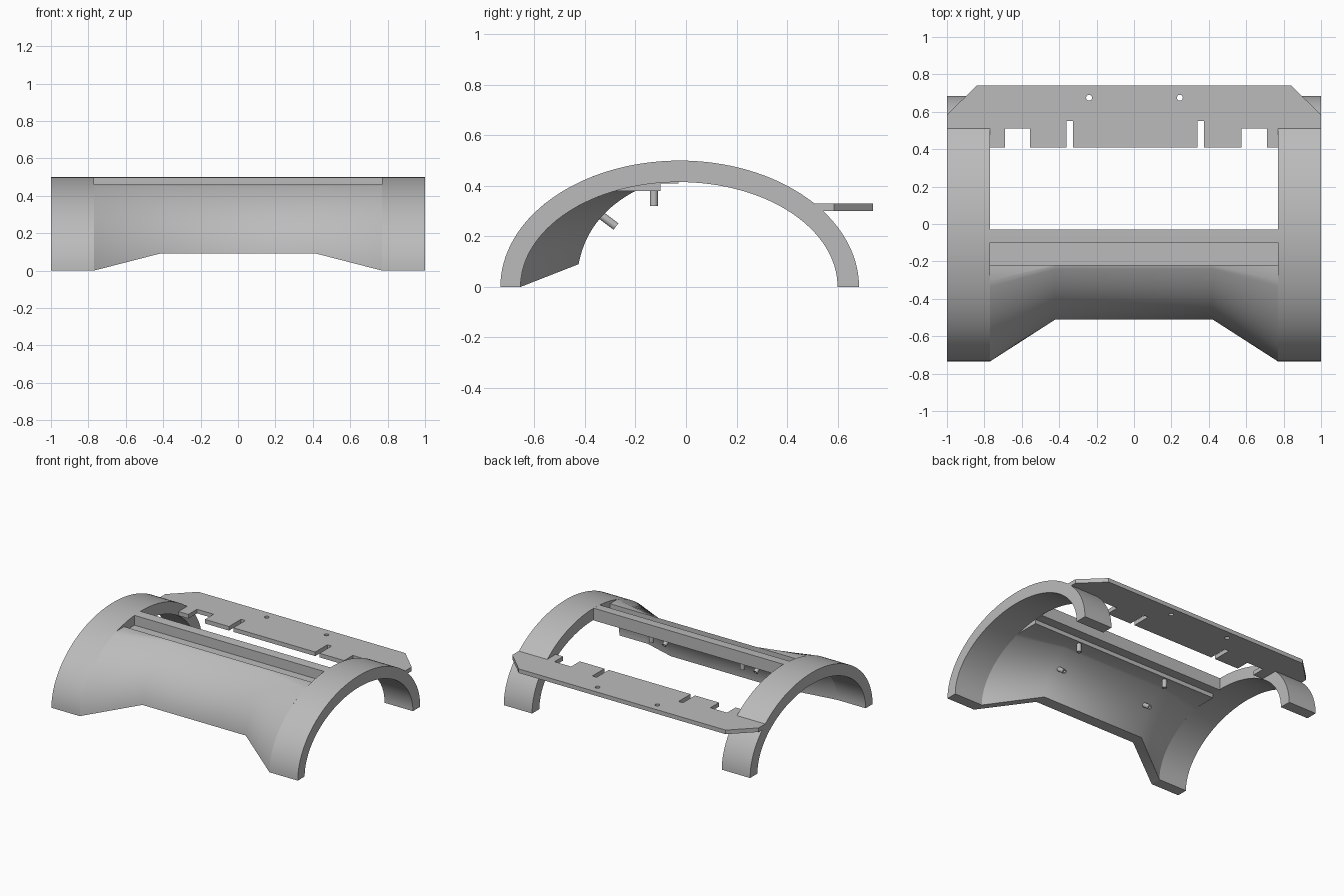
import bpy, bmesh, math
from mathutils import Vector

if "Cube" in bpy.data.objects:
    bpy.data.objects.remove(bpy.data.objects["Cube"])

grey = bpy.data.materials.new("plain grey")
grey.diffuse_color = (0.5, 0.5, 0.5, 1)
grey.use_nodes = True
grey.node_tree.nodes["Principled BSDF"].inputs["Base Color"].default_value = grey.diffuse_color


def finish(name, bm, smooth=None):
    bmesh.ops.recalc_face_normals(bm, faces=bm.faces)
    me = bpy.data.meshes.new(name)
    bm.to_mesh(me)
    bm.free()
    me.materials.append(grey)
    ob = bpy.data.objects.new(name, me)
    bpy.context.collection.objects.link(ob)
    if smooth:
        bpy.ops.object.select_all(action='DESELECT')
        ob.select_set(True)
        bpy.context.view_layer.objects.active = ob
        bpy.ops.object.shade_smooth_by_angle(angle=math.radians(smooth))
    return ob


def loft(name, sections, smooth=None):
    """Join matching closed rings of points and cap both ends."""
    bm = bmesh.new()
    rings = [[bm.verts.new(p) for p in s] for s in sections]
    n = len(rings[0])
    for a, b in zip(rings, rings[1:]):
        for i in range(n):
            j = (i + 1) % n
            bm.faces.new((a[i], a[j], b[j], b[i]))
    bm.faces.new(rings[0])
    bm.faces.new(rings[-1][::-1])
    return finish(name, bm, smooth)


def extrude_x(name, profile, x0, x1, smooth=None):
    return loft(name, [[(x, y, z) for y, z in profile] for x in (x0, x1)], smooth)


def ellipse(cy, ry, rz, a0, a1, n):
    angles = [a0 + (a1 - a0) * i / n for i in range(n + 1)]
    return [(cy - ry * math.cos(a), rz * math.sin(a)) for a in angles]


def bezier(p, q, r, n):
    out = []
    for i in range(n + 1):
        t = i / n
        out.append(tuple(a * (1 - t) ** 2 + 2 * b * t * (1 - t) + c * t * t
                         for a, b, c in zip(p, q, r)))
    return out


OUTER = (-0.025, 0.71, 0.5)
INNER = (-0.0275, 0.6275, 0.415)

# End arches
arch = ellipse(*OUTER, 0, math.pi, 64) + ellipse(*INNER, math.pi, 0, 64)
for side, x0, x1 in (("left", -1, -0.77), ("right", 0.77, 1)):
    extrude_x(side + "_arch", arch, x0, x1, 30)

# Front shell, wide at the arches and waisted in the middle, with a groove ledge
N = 24
ledge = [(-0.22, 0.46), (-0.22, 0.425), (-0.10, 0.425), (-0.10, 0.38)]
wide = (ellipse(*OUTER, 0, math.asin(0.46 / 0.5), N) + ledge
        + ellipse(*INNER, math.asin(0.38 / 0.415), 0, N))
waist = (bezier((-0.51, 0.09), (-0.47, 0.32), (-0.2201, 0.46), N) + ledge
         + bezier((-0.2, 0.38), (-0.39, 0.28), (-0.425, 0.09), N))
loft("front_shell", [[(x, y, z) for y, z in prof] for x, prof in
                     ((-0.77, wide), (-0.42, waist), (0.42, waist), (0.77, wide))], 40)

# Top cross bar behind the groove
extrude_x("top_bar", [(-0.10, 0.41), (-0.10, 0.497), (-0.065, 0.499),
                      (-0.03, 0.5), (-0.03, 0.41)], -0.77, 0.77)

# Rear plate with notches and chamfered corners
outline = [(-1, 0.51), (-0.77, 0.51), (-0.77, 0.41), (-0.69, 0.41), (-0.69, 0.51),
           (-0.555, 0.51), (-0.555, 0.41), (-0.36, 0.41), (-0.36, 0.55), (-0.325, 0.55),
           (-0.325, 0.41), (0.34, 0.41), (0.34, 0.55), (0.375, 0.55), (0.375, 0.41),
           (0.575, 0.41), (0.575, 0.51), (0.71, 0.51), (0.71, 0.41), (0.77, 0.41),
           (0.77, 0.51), (1, 0.51), (1, 0.585), (0.84, 0.74), (-0.84, 0.74), (-1, 0.585)]
plate = loft("rear_plate", [[(x, y, z) for x, y in outline] for z in (0.30, 0.33)])


def tube_ring(centre, axis, radius, n=20):
    u = Vector((1, 0, 0))
    v = axis.cross(u)
    return [centre + radius * (math.cos(t) * u + math.sin(t) * v)
            for t in (2 * math.pi * i / n for i in range(n))]


# Screw holes through the plate
for x in (-0.24, 0.245):
    up = Vector((0, 0, 1))
    cutter = loft("hole_cutter", [tube_ring(Vector((x, 0.675, z)), up, 0.016)
                                  for z in (0.25, 0.38)])
    cutter.hide_render = True
    cutter.hide_set(True)
    mod = plate.modifiers.new("screw hole", 'BOOLEAN')
    mod.operation = 'DIFFERENCE'
    mod.solver = 'EXACT'
    mod.object = cutter


def hollow_peg(name, base, axis, length):
    """Short tube with a blind hole in its free end."""
    base, axis = Vector(base), Vector(axis).normalized()
    tip = base + axis * length
    loft(name, [tube_ring(base, axis, 0.016), tube_ring(tip, axis, 0.016),
                tube_ring(tip, axis, 0.008),
                tube_ring(base + axis * 0.02, axis, 0.008)], 30)


# Pegs under the ledge and on the inside of the shell
for x in (-0.37, 0.37):
    hollow_peg("ledge_peg", (x, -0.127, 0.385), (0, 0, -1), 0.065)
    hollow_peg("shell_peg", (x, -0.345, 0.29), (0, 0.8, -0.6), 0.085)
